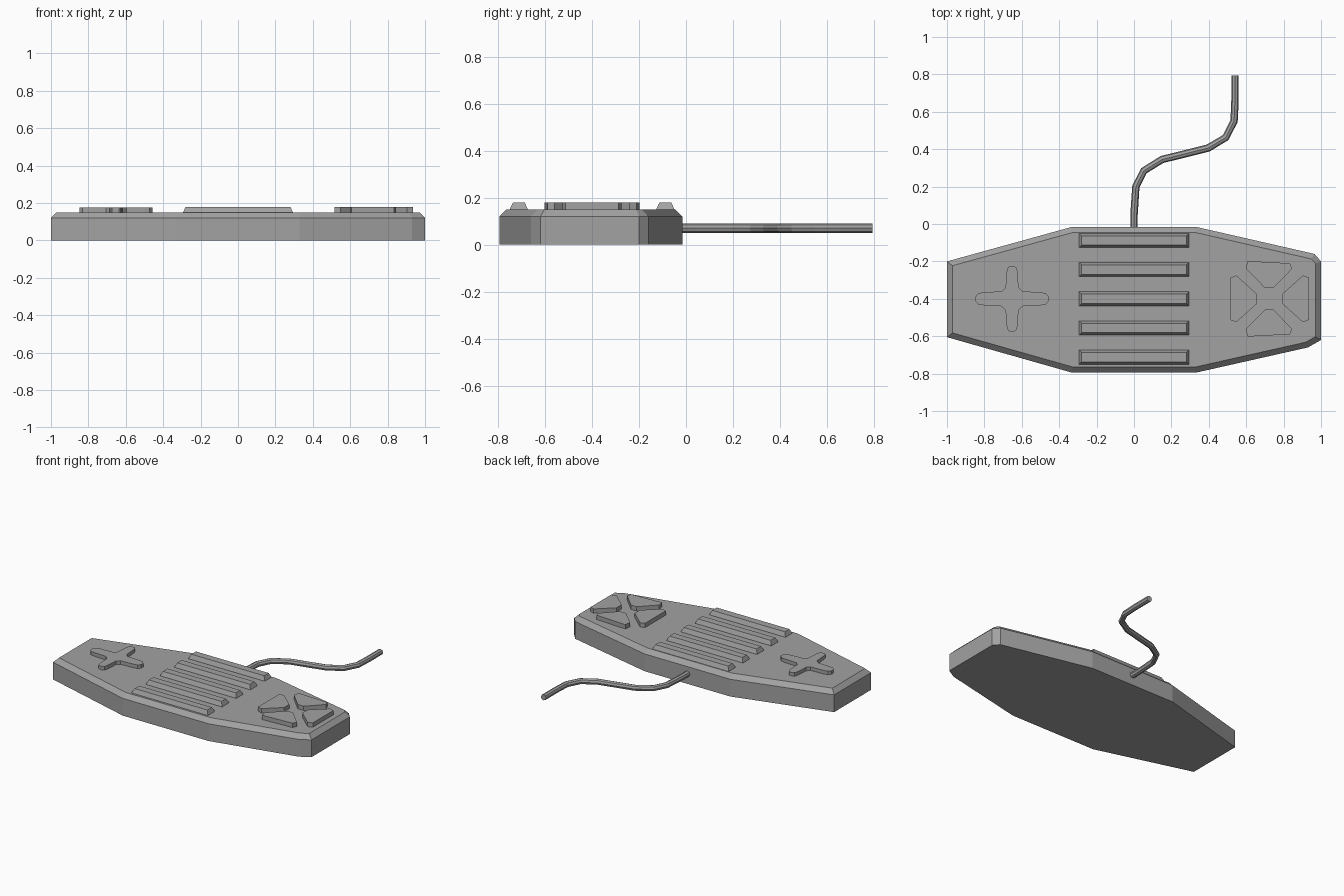
import bpy, bmesh

cube = bpy.data.objects.get("Cube")
if cube:
    bpy.data.objects.remove(cube, do_unlink=True)

grey = bpy.data.materials.new("mid_grey")
grey.use_nodes = True
GREY = (0.36, 0.36, 0.36, 1)
grey.diffuse_color = GREY
grey.node_tree.nodes["Principled BSDF"].inputs["Base Color"].default_value = GREY


def prism(name, outline, bottom, top, chamfer=0, rise=0):
    """Extrude an outline upwards, with an optional sloped rim on top."""
    bm = bmesh.new()
    base = bm.faces.new([bm.verts.new((x, y, bottom)) for x, y in outline])
    up = bmesh.ops.extrude_face_region(bm, geom=[base], use_keep_orig=True)["geom"]
    cap = next(g for g in up if isinstance(g, bmesh.types.BMFace))
    for v in cap.verts:
        v.co.z = top
    bmesh.ops.recalc_face_normals(bm, faces=bm.faces[:])
    if chamfer:
        bmesh.ops.inset_region(bm, faces=[cap], thickness=chamfer,
                               use_even_offset=True)
        for v in cap.verts:
            v.co.z = top + rise
    mesh = bpy.data.meshes.new(name)
    bm.to_mesh(mesh)
    bm.free()
    mesh.materials.append(grey)
    obj = bpy.data.objects.new(name, mesh)
    bpy.context.collection.objects.link(obj)
    return obj


MID_Y = -0.4

# Tapered body with a sloped upper rim
body_outline = [(-0.33, -0.795), (0.33, -0.795), (0.93, -0.66), (1, -0.62),
                (1, -0.2), (0.965, -0.16), (0.33, -0.015), (-0.33, -0.015),
                (-1, -0.2), (-1, -0.605)]
prism("body", body_outline, 0, 0.12, 0.03, 0.03)

# Five raised grip ribs across the middle
for i in range(5):
    y = MID_Y + (i - 2) * 0.156
    rib = [(sx * 0.293, y + sy * 0.038)
           for sx, sy in ((-1, -1), (1, -1), (1, 1), (-1, 1))]
    prism(f"grip_rib_{i + 1}", rib, 0.14, 0.152, 0.013, 0.028)

# Rounded cross pad: one quarter mirrored around its centre
quarter = [(0.195, 0.012), (0.18, 0.03), (0.15, 0.035), (0.055, 0.04),
           (0.035, 0.06), (0.028, 0.15), (0.022, 0.168), (0.01, 0.176)]
cross = (quarter + [(-x, y) for x, y in reversed(quarter)]
         + [(-x, -y) for x, y in quarter]
         + [(x, -y) for x, y in reversed(quarter)])
prism("direction_pad", [(x - 0.652, y + MID_Y) for x, y in cross], 0.14, 0.175)

# Four clipped triangular buttons, in two mirrored pairs
PAD_X = 0.725
side = [(0.07, 0.028), (0.178, 0.125), (0.21, 0.113),
        (0.21, -0.113), (0.178, -0.125), (0.07, -0.028)]
end = [(-0.025, 0.058), (0.02, 0.058), (0.12, 0.16),
       (0.109, 0.19), (-0.119, 0.202), (-0.126, 0.16)]
for s, word in ((-1, "right"), (1, "left")):
    prism(f"button_{word}", [(PAD_X + s * x, MID_Y + y) for x, y in side], 0.14, 0.18)
for s, word in ((-1, "front"), (1, "back")):
    prism(f"button_{word}", [(PAD_X + x, MID_Y + s * y) for x, y in end], 0.14, 0.18)

# Eight-sided cable leaving the back
path = [(0, -0.05), (0, 0.05), (0.01, 0.2), (0.053, 0.285), (0.15, 0.345),
        (0.396, 0.406), (0.49, 0.462), (0.535, 0.55), (0.54, 0.66), (0.54, 0.795)]
curve = bpy.data.curves.new("cable", "CURVE")
curve.dimensions = "3D"
curve.bevel_depth = 0.02
curve.bevel_resolution = 2
curve.use_fill_caps = True
spline = curve.splines.new("POLY")
spline.use_smooth = False
spline.points.add(len(path) - 1)
for point, (x, y) in zip(spline.points, path):
    point.co = (x, y, 0.07, 1)
curve.materials.append(grey)
cable = bpy.data.objects.new("cable", curve)
bpy.context.collection.objects.link(cable)
